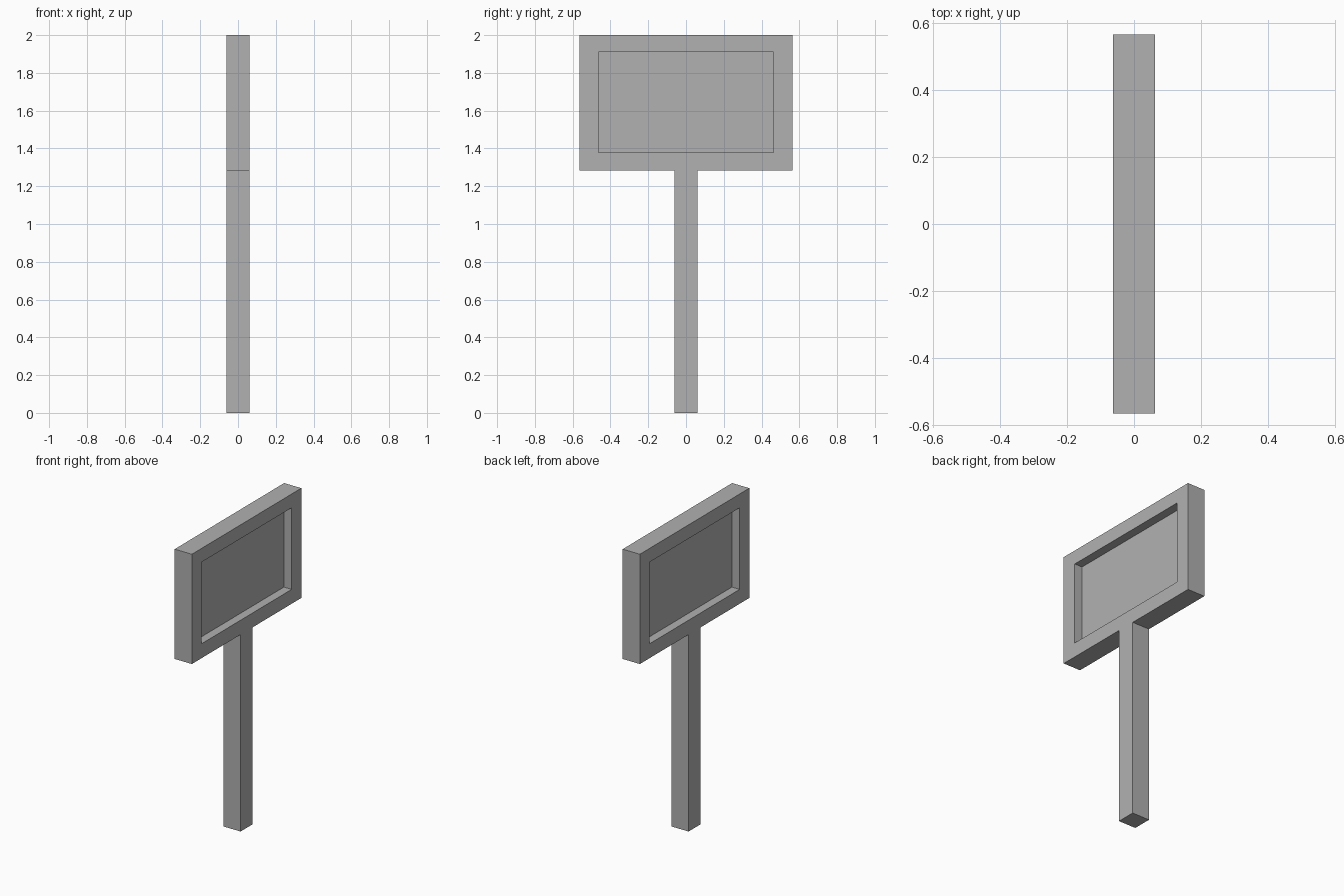
import bpy
import bmesh
from math import copysign

cube = bpy.data.objects.get("Cube")
if cube:
    bpy.data.objects.remove(cube, do_unlink=True)

HALF_THICK = 0.062
BOARD_BOTTOM, BOARD_TOP = 1.284, 2.0
BOARD_HALF_WIDTH = 0.564
RECESS_HALF_WIDTH = 0.464
RECESS_BOTTOM, RECESS_TOP = 1.378, 1.91
PANEL_HALF_THICK = 0.006

grey = bpy.data.materials.new("plain grey")
grey.use_nodes = True
colour = (0.44, 0.44, 0.44, 1.0)
grey.diffuse_color = colour
grey.node_tree.nodes["Principled BSDF"].inputs["Base Color"].default_value = colour


def box(half_x, half_y, bottom, top):
    bm = bmesh.new()
    bmesh.ops.create_cube(bm, size=2.0)
    for v in bm.verts:
        v.co.x *= half_x
        v.co.y *= half_y
        v.co.z = top if v.co.z > 0 else bottom
    bm.normal_update()
    return bm


def finish(bm, name):
    mesh = bpy.data.meshes.new(name)
    bm.to_mesh(mesh)
    bm.free()
    mesh.materials.append(grey)
    obj = bpy.data.objects.new(name, mesh)
    bpy.context.collection.objects.link(obj)


# Square post
finish(box(HALF_THICK, HALF_THICK, 0.0, BOARD_BOTTOM), "post")

# Sign board with a rectangular recess on both broad sides
board = box(HALF_THICK, BOARD_HALF_WIDTH, BOARD_BOTTOM, BOARD_TOP)
middle = (BOARD_BOTTOM + BOARD_TOP) / 2
for face in [f for f in board.faces if abs(f.normal.x) > 0.9]:
    bmesh.ops.inset_individual(board, faces=[face], thickness=0.1)
    for v in face.verts:
        v.co.y = copysign(RECESS_HALF_WIDTH, v.co.y)
        v.co.z = RECESS_TOP if v.co.z > middle else RECESS_BOTTOM
    panel = bmesh.ops.extrude_discrete_faces(board, faces=[face])["faces"][0]
    for v in panel.verts:
        v.co.x = copysign(PANEL_HALF_THICK, v.co.x)
bmesh.ops.recalc_face_normals(board, faces=board.faces[:])
finish(board, "sign_board")
